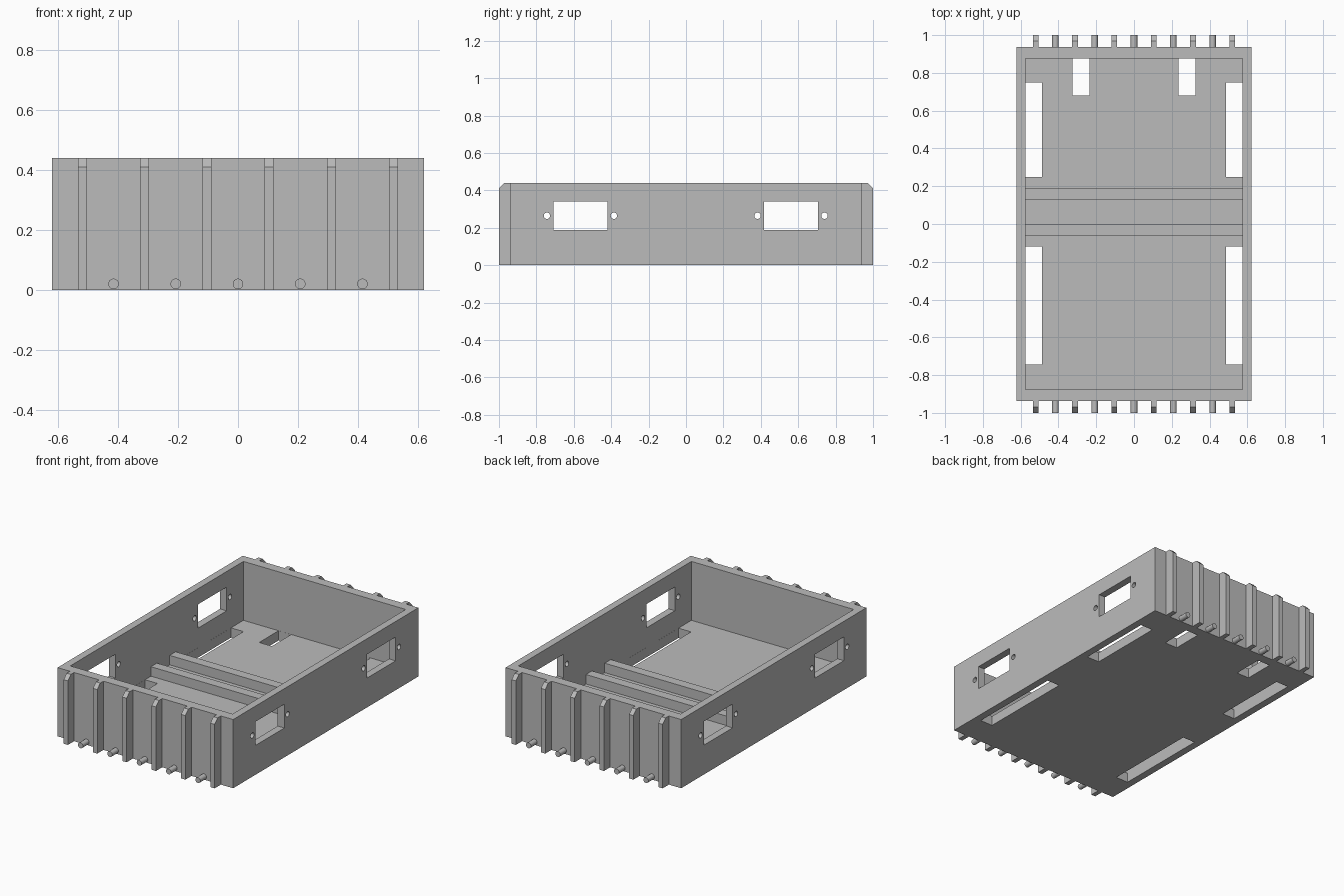
import bpy, bmesh
from math import pi
from mathutils import Matrix, Vector

if "Cube" in bpy.data.objects:
    bpy.data.objects.remove(bpy.data.objects["Cube"])

grey = bpy.data.materials.new("plain_grey")
grey.diffuse_color = (0.5, 0.5, 0.5, 1)
grey.use_nodes = True
grey.node_tree.nodes["Principled BSDF"].inputs["Base Color"].default_value = grey.diffuse_color


def box(bm, x0, x1, y0, y1, z0, z1):
    size = Matrix.Diagonal((x1 - x0, y1 - y0, z1 - z0, 1))
    mid = Matrix.Translation(((x0 + x1) / 2, (y0 + y1) / 2, (z0 + z1) / 2))
    return bmesh.ops.create_cube(bm, size=1, matrix=mid @ size)


def rod(bm, centre, radius, length, axis):
    turn = Matrix.Rotation(pi / 2, 4, axis)
    bmesh.ops.create_cone(bm, cap_ends=True, segments=24, radius1=radius, radius2=radius,
                          depth=length, matrix=Matrix.Translation(centre) @ turn)


def finish(name, bm):
    mesh = bpy.data.meshes.new(name)
    bmesh.ops.recalc_face_normals(bm, faces=bm.faces)
    bm.to_mesh(mesh)
    bm.free()
    mesh.materials.append(grey)
    ob = bpy.data.objects.new(name, mesh)
    bpy.context.collection.objects.link(ob)
    return ob


def cut(target, cutter):
    mod = target.modifiers.new("cut", 'BOOLEAN')
    mod.operation, mod.solver, mod.object = 'DIFFERENCE', 'EXACT', cutter
    bpy.context.view_layer.objects.active = target
    bpy.ops.object.modifier_apply(modifier=mod.name)
    bpy.data.objects.remove(cutter)


# Open tray
W, D, H, FLOOR = 0.622, 0.9375, 0.44, 0.0625
IW, ID = 0.575, 0.876
bm = bmesh.new()
box(bm, -W, W, -D, D, 0, H)
tray = finish("tray", bm)
bm = bmesh.new()
box(bm, -IW, IW, -ID, ID, FLOOR, H + 0.1)
cavity = finish("cavity_cutter", bm)
cavity.hide_render = True
cut(tray, cavity)

# Floor slots, side windows and screw holes
bm = bmesh.new()
for s in (-1, 1):
    for y0, y1 in ((0.25, 0.75), (-0.745, -0.12)):
        xs = sorted((s * 0.486, s * (IW - 0.0005)))
        box(bm, *xs, y0, y1, -0.1, 0.1)
    box(bm, s * 0.281 - 0.045, s * 0.281 + 0.045, 0.68, ID - 0.0005, -0.1, 0.1)
    wall = s * (W + IW) / 2
    for yc in (-0.5645, 0.5615):
        box(bm, wall - 0.06, wall + 0.06, yc - 0.145, yc + 0.145, 0.188, 0.34)
        for dy in (-0.179, 0.179):
            rod(bm, Vector((wall, yc + dy, 0.264)), 0.017, 0.12, 'Y')
openings = finish("opening_cutter", bm)
openings.hide_render = True
cut(tray, openings)

# Cross ribs on the floor
for name, y in (("back_rib", 0.13), ("middle_rib", -0.06)):
    bm = bmesh.new()
    box(bm, -IW, IW, y, y + 0.061, FLOOR - 0.01, 0.123)
    finish(name, bm)

# Upright fins with bevelled tops, and round pins, on both ends
for side, s in (("front", -1), ("back", 1)):
    bm = bmesh.new()
    profile = [(D - 0.005, 0), (1, 0), (1, 0.41), (0.97, H), (D - 0.005, H)]
    for i in range(6):
        x = (i - 2.5) * 0.208
        face = bm.faces.new([bm.verts.new((x - 0.015, s * y, z)) for y, z in profile])
        ext = bmesh.ops.extrude_face_region(bm, geom=[face], use_keep_orig=True)
        verts = [v for v in ext["geom"] if isinstance(v, bmesh.types.BMVert)]
        bmesh.ops.translate(bm, verts=verts, vec=(0.03, 0, 0))
    finish(side + "_fins", bm)

    bm = bmesh.new()
    for i in range(-2, 3):
        rod(bm, Vector((i * 0.208, s * 0.965, 0.02)), 0.0175, 0.07, 'X')
    pins = finish(side + "_pins", bm)
    bpy.ops.object.select_all(action='DESELECT')
    pins.select_set(True)
    bpy.context.view_layer.objects.active = pins
    bpy.ops.object.shade_smooth_by_angle()
